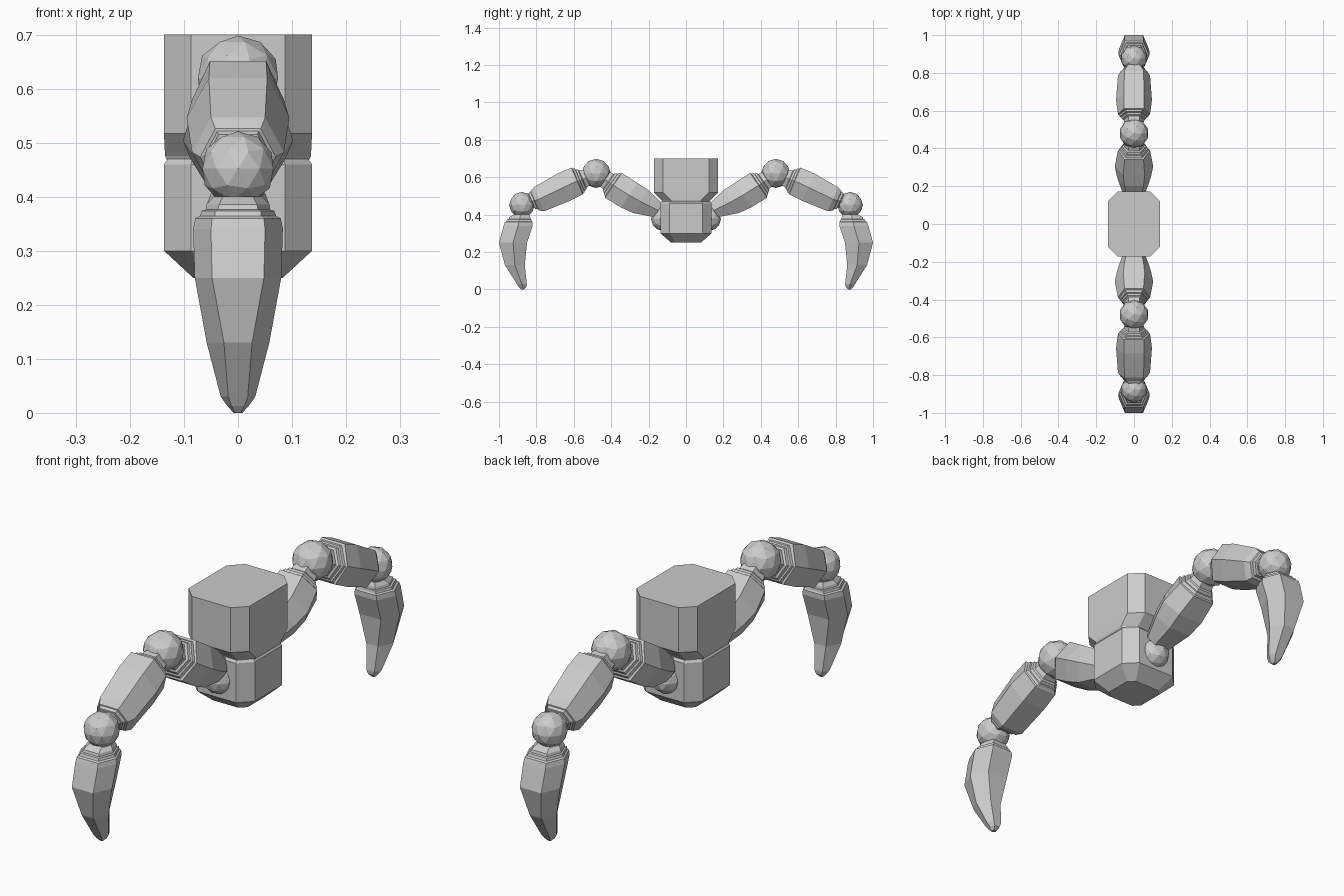
import bpy, bmesh
from mathutils import Vector


def finish(bm, name, mirror=False):
    bmesh.ops.recalc_face_normals(bm, faces=bm.faces)
    mesh = bpy.data.meshes.new(name)
    bm.to_mesh(mesh)
    bm.free()
    ob = bpy.data.objects.new(name, mesh)
    bpy.context.collection.objects.link(ob)
    if mirror:
        mod = ob.modifiers.new("mirror", 'MIRROR')
        mod.use_axis = (False, True, False)
        mod.use_mirror_merge = False
    return ob


def loft(name, rings, mirror=False):
    bm = bmesh.new()
    loops = [[bm.verts.new(p) for p in r] for r in rings]
    n = len(loops[0])
    for a, b in zip(loops, loops[1:]):
        for i in range(n):
            bm.faces.new((a[i], a[(i + 1) % n], b[(i + 1) % n], b[i]))
    bm.faces.new(loops[0])
    bm.faces.new(loops[-1])
    return finish(bm, name, mirror)


def octagon(z, x, y, c):
    return [(x, y - c, z), (x - c, y, z), (c - x, y, z), (-x, y - c, z),
            (-x, c - y, z), (c - x, -y, z), (x - c, -y, z), (x, c - y, z)]


def limb(name, start, end, sections):
    """Hexagonal limb; each section is (distance, upper, lower, half width, flat half width)."""
    o = Vector((0, *start))
    d = (Vector((0, *end)) - o).normalized()
    n = Vector((1, 0, 0)).cross(d)
    if n.z < -0.1 or (abs(n.z) <= 0.1 and n.y < 0):
        n = -n
    rings = []
    for t, up, lo, w, a in sections:
        pts = [(a, up), (w, (up + lo) / 2), (a, lo), (-a, lo), (-w, (up + lo) / 2), (-a, up)]
        rings.append([o + d * t + n * s + Vector((x, 0, 0)) for x, s in pts])
    loft(name, rings, True)


def collar(*steps):
    """Stepped rings at the end of a limb."""
    return [(t, s, -s, s * 1.1, s * 0.6) for t, s in steps]


def ball(name, y, z, r):
    bm = bmesh.new()
    bmesh.ops.create_icosphere(bm, subdivisions=2, radius=r)
    bmesh.ops.translate(bm, verts=bm.verts, vec=(0, y, z))
    finish(bm, name, True)


# Body: chamfered lower block and flared upper block
loft("lower_body", [octagon(0.25, 0.083, 0.08, 0.025), octagon(0.30, 0.137, 0.137, 0.05),
                    octagon(0.46, 0.137, 0.137, 0.05), octagon(0.47, 0.13, 0.13, 0.045)])
loft("upper_body", [octagon(0.465, 0.13, 0.125, 0.045), octagon(0.475, 0.135, 0.13, 0.05),
                    octagon(0.517, 0.137, 0.172, 0.05), octagon(0.70, 0.137, 0.172, 0.05)])

# Ball joints
hip, knee, ankle = (0.125, 0.375), (0.48, 0.62), (0.877, 0.452)
ball("hip_joints", *hip, 0.062)
ball("knee_joints", *knee, 0.078)
ball("ankle_joints", *ankle, 0.069)

# Thighs
limb("thighs", knee, hip,
     collar((0.05, 0.045), (0.078, 0.05), (0.083, 0.058), (0.094, 0.062), (0.096, 0.068), (0.108, 0.072))
     + [(0.112, 0.08, -0.08, 0.085, 0.05), (0.21, 0.083, -0.075, 0.102, 0.057),
        (0.28, 0.085, -0.063, 0.088, 0.05), (0.385, 0.068, -0.018, 0.055, 0.035)])

# Shins, with collars at both ends
limb("shins", knee, ankle,
     collar((0.055, 0.045), (0.078, 0.05), (0.083, 0.058), (0.094, 0.062), (0.096, 0.068), (0.106, 0.072))
     + [(0.11, 0.08, -0.075, 0.085, 0.052), (0.19, 0.08, -0.08, 0.095, 0.054),
        (0.335, 0.062, -0.078, 0.085, 0.05), (0.36, 0.05, -0.063, 0.07, 0.042),
        (0.362, 0.046, -0.053, 0.062, 0.038), (0.374, 0.044, -0.048, 0.058, 0.036),
        (0.376, 0.038, -0.04, 0.05, 0.03), (0.40, 0.03, -0.03, 0.04, 0.025)])

# Curved claws, sections measured downward from the ankle height
limb("claws", (0, 0.40), (0, 0),
     [(0.0, 0.92, 0.84, 0.045, 0.028), (0.014, 0.945, 0.832, 0.058, 0.035),
      (0.024, 0.948, 0.83, 0.06, 0.037), (0.026, 0.956, 0.826, 0.067, 0.042),
      (0.036, 0.96, 0.824, 0.071, 0.043), (0.04, 0.968, 0.82, 0.079, 0.048),
      (0.06, 0.975, 0.82, 0.083, 0.05), (0.15, 1.0, 0.85, 0.08, 0.048),
      (0.27, 0.968, 0.862, 0.058, 0.026), (0.37, 0.905, 0.851, 0.032, 0.018),
      (0.387, 0.894, 0.853, 0.02, 0.012), (0.40, 0.882, 0.866, 0.008, 0.005)])
